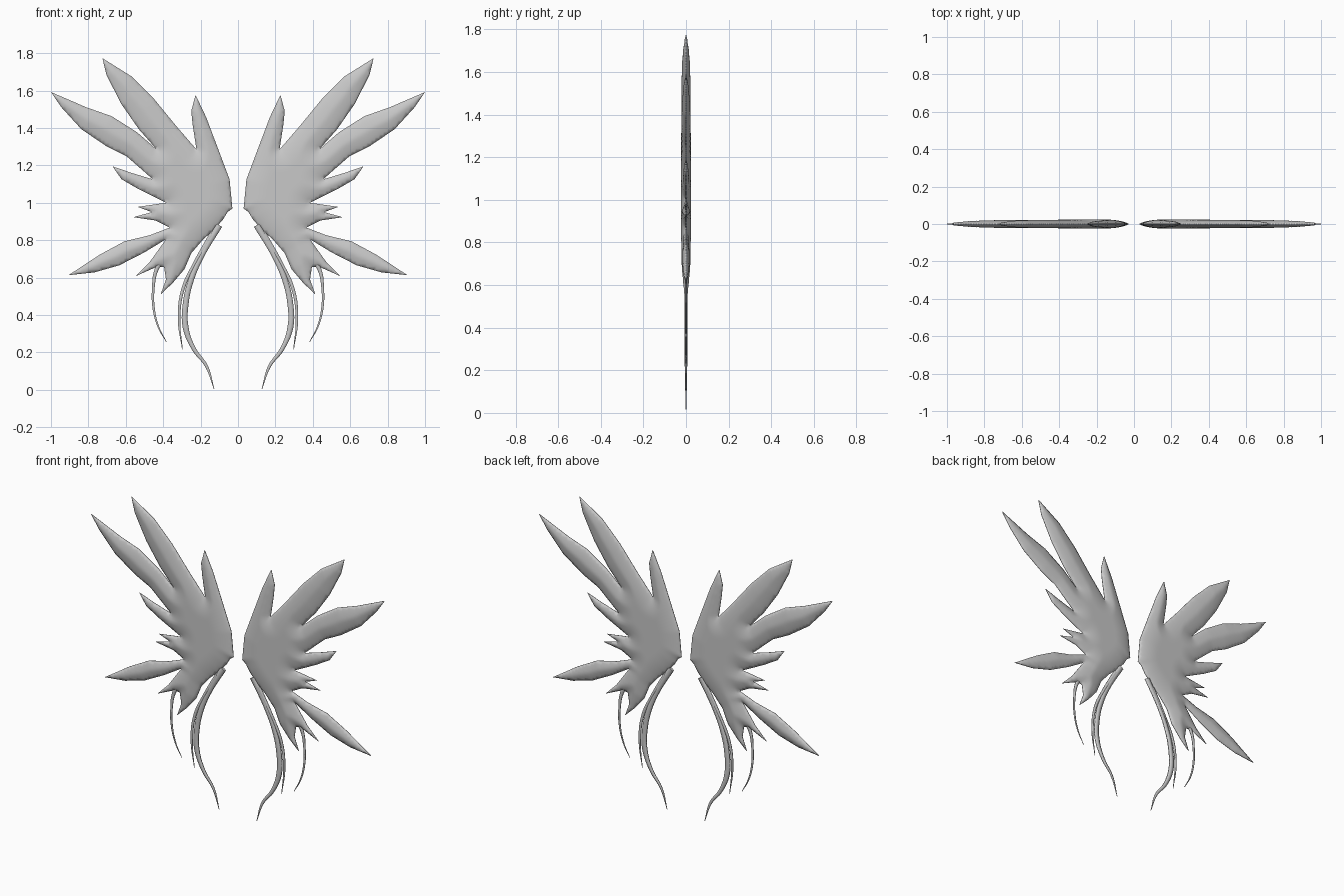
import bpy
import math
from mathutils import Vector
from mathutils.geometry import delaunay_2d_cdt, intersect_point_line

if "Cube" in bpy.data.objects:
    bpy.data.objects.remove(bpy.data.objects["Cube"])

grey = bpy.data.materials.new("plain grey")
grey.diffuse_color = (0.58, 0.58, 0.58, 1)
grey.use_nodes = True
grey.node_tree.nodes["Principled BSDF"].inputs["Base Color"].default_value = grey.diffuse_color


def finish(obj):
    """Colour, smooth and mirror a right-hand part to the left."""
    obj.data.materials.clear()
    obj.data.materials.append(grey)
    obj.data.polygons.foreach_set("use_smooth", [True] * len(obj.data.polygons))
    mod = obj.modifiers.new("mirror", "MIRROR")
    mod.use_axis = (True, False, False)
    mod.use_mirror_merge = False


# Wing silhouette in x, z, clockwise from the root, feather by feather
OUTLINE = [
    (.03, .97), (.045, 1.125), (.105, 1.285), (.17, 1.457), (.227, 1.577),
    (.25, 1.49), (.243, 1.42), (.222, 1.285),                       # inner feather
    (.33, 1.41), (.447, 1.553), (.57, 1.676), (.725, 1.773),
    (.703, 1.682), (.623, 1.527), (.53, 1.393), (.435, 1.286),      # top feather
    (.54, 1.377), (.676, 1.463), (.81, 1.51), (1.0, 1.592),
    (.944, 1.51), (.837, 1.393), (.703, 1.302), (.596, 1.249),
    (.5, 1.165), (.455, 1.125),                                     # outer feather
    (.57, 1.16), (.671, 1.195), (.623, 1.126), (.53, 1.072), (.385, 1.0),
    (.537, .978), (.46, .95), (.56, .923), (.44, .905), (.366, .867),  # short barbs
    (.473, .826), (.607, .794), (.74, .722), (.906, .613),
    (.767, .628), (.634, .666), (.5, .735), (.385, .805),           # low feather
    (.473, .682), (.548, .607), (.43, .66), (.395, .655), (.385, .59),
    (.414, .51), (.35, .57), (.286, .645), (.25, .73),              # under barbs
    (.19, .80), (.13, .855), (.08, .91), (.056, .95)]


def build_wing(name, outline, step=0.015, reach=0.12, depth=0.022, rim=0.002):
    pts = [Vector(p) for p in outline]
    segs = list(zip(pts, pts[1:] + pts[:1]))

    def edge_distance(p):
        best = 9.0
        for a, b in segs:
            q, t = intersect_point_line(p, a, b)
            q = a.lerp(b, min(1, max(0, t)))
            best = min(best, (Vector((q[0], q[1])) - p).length)
        return best

    def inside(p):
        hit = False
        for a, b in segs:
            if (a.y > p.y) != (b.y > p.y):
                if p.x < a.x + (p.y - a.y) * (b.x - a.x) / (b.y - a.y):
                    hit = not hit
        return hit

    # Subdivided border followed by interior points on a staggered grid
    border = []
    for a, b in segs:
        n = max(1, round((b - a).length / step))
        border += [a.lerp(b, i / n) for i in range(n)]
    edges = [(i, (i + 1) % len(border)) for i in range(len(border))]
    cloud = list(border)
    for row in range(int(1.35 / step)):
        for col in range(int(1.0 / step) + 1):
            p = Vector(((col + 0.5 * (row % 2)) * step, 0.48 + row * step))
            if inside(p) and edge_distance(p) > 0.4 * step:
                cloud.append(p)
    flat, new_edges, tris, _, _, _ = delaunay_2d_cdt(cloud, edges, [], 1, 1e-6)

    # Puffed front and back, thickest in the middle, thin at the rim
    half = []
    for p in flat:
        s = min(edge_distance(p) / reach, 1)
        half.append(rim + depth * (1 - (1 - s) ** 2) ** 0.8)
    n = len(flat)
    verts = [(p.x, -h, p.y) for p, h in zip(flat, half)]
    verts += [(p.x, h, p.y) for p, h in zip(flat, half)]
    faces = [tuple(t) for t in tris] + [tuple(i + n for i in reversed(t)) for t in tris]

    # Rim strip joins the edges used by only one triangle
    used = {(t[i], t[(i + 1) % len(t)]) for t in tris for i in range(len(t))}
    faces += [(b, a, a + n, b + n) for a, b in used if (b, a) not in used]
    mesh = bpy.data.meshes.new(name)
    mesh.from_pydata(verts, [], faces)
    mesh.update()
    obj = bpy.data.objects.new(name, mesh)
    bpy.context.collection.objects.link(obj)
    finish(obj)


def build_streamer(name, path):
    """Flattened tapering ribbon through x, z, radius points."""
    curve = bpy.data.curves.new(name, "CURVE")
    curve.dimensions = "3D"
    curve.bevel_depth = 1.0
    curve.bevel_resolution = 1
    curve.resolution_u = 5
    curve.use_fill_caps = True
    spline = curve.splines.new("BEZIER")
    spline.bezier_points.add(len(path) - 1)
    for bp, (x, z, r) in zip(spline.bezier_points, path):
        bp.co = (x, 0, z)
        bp.radius = r
        bp.handle_left_type = bp.handle_right_type = "AUTO"
    obj = bpy.data.objects.new(name, curve)
    bpy.context.collection.objects.link(obj)
    bpy.ops.object.select_all(action="DESELECT")
    obj.select_set(True)
    bpy.context.view_layer.objects.active = obj
    bpy.ops.object.convert(target="MESH")
    obj = bpy.context.view_layer.objects.active
    for v in obj.data.vertices:
        v.co.y *= 0.45
    finish(obj)


build_wing("feathered_wings", OUTLINE)

# Trailing streamers below the wings
build_streamer("long_streamer", [
    (.10, .88, .02), (.19, .725, .016), (.25, .59, .017), (.28, .457, .018),
    (.28, .334, .018), (.235, .217, .013), (.168, .126, .009), (.128, .005, .002)])
build_streamer("middle_streamer", [
    (.14, .83, .016), (.233, .67, .012), (.295, .537, .01),
    (.315, .377, .008), (.297, .215, .002)])
build_streamer("outer_streamer", [
    (.40, .70, .016), (.435, .645, .012), (.453, .54, .008), (.45, .43, .007),
    (.425, .335, .005), (.382, .255, .002)])
